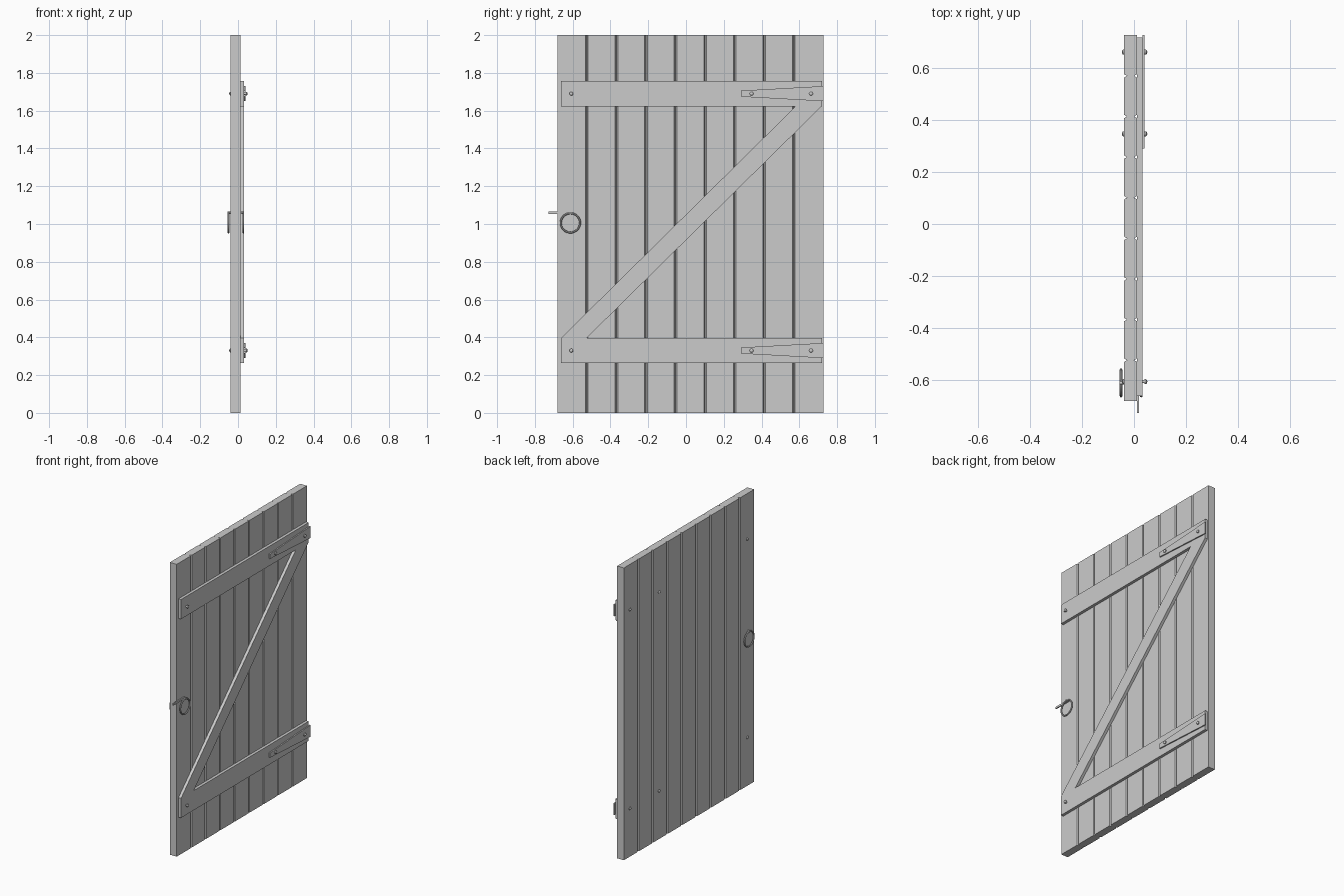
import bpy, bmesh, math
from mathutils import Matrix

if "Cube" in bpy.data.objects:
    bpy.data.objects.remove(bpy.data.objects["Cube"])

X0, X1 = -0.039, 0.0125          # plank faces
X2, X3 = 0.032, 0.040            # ledge face, strap face
Y0, Y1 = -0.681, 0.727           # door edges
N = 9
HINGE_Z = (0.33, 1.69)


def finish(name, bm, smooth=False):
    bmesh.ops.recalc_face_normals(bm, faces=bm.faces)
    me = bpy.data.meshes.new(name)
    bm.to_mesh(me)
    bm.free()
    ob = bpy.data.objects.new(name, me)
    bpy.context.collection.objects.link(ob)
    if smooth:
        bpy.ops.object.select_all(action='DESELECT')
        ob.select_set(True)
        bpy.context.view_layer.objects.active = ob
        bpy.ops.object.shade_smooth_by_angle(angle=math.radians(40))
    return ob


def prism(name, points, offset):
    """Extrude a closed outline of 3D points along an offset."""
    bm = bmesh.new()
    face = bm.faces.new([bm.verts.new(p) for p in points])
    ext = bmesh.ops.extrude_face_region(bm, geom=[face])
    verts = [g for g in ext['geom'] if isinstance(g, bmesh.types.BMVert)]
    bmesh.ops.translate(bm, verts=verts, vec=offset)
    return finish(name, bm)


def panel(name, outline, xa, xb):
    return prism(name, [(xa, y, z) for y, z in outline], (xb - xa, 0, 0))


def lathe_x(name, profile, y, z, steps=16):
    """Spin an (x, radius) profile about a line parallel to x."""
    bm = bmesh.new()
    vs = [bm.verts.new((x, y + r, z)) for x, r in profile]
    es = [bm.edges.new(p) for p in zip(vs, vs[1:])]
    bmesh.ops.spin(bm, geom=vs + es, cent=(0, y, z), axis=(1, 0, 0),
                   angle=math.tau, steps=steps)
    bmesh.ops.remove_doubles(bm, verts=bm.verts, dist=1e-5)
    return finish(name, bm, True)


def ring(name, x, y, z, major, minor):
    bm = bmesh.new()
    bmesh.ops.create_circle(bm, segments=8, radius=minor,
                            matrix=Matrix.Translation((x, y + major, z)))
    bmesh.ops.spin(bm, geom=bm.verts[:] + bm.edges[:], cent=(x, y, z),
                   axis=(1, 0, 0), angle=math.tau, steps=32)
    bmesh.ops.remove_doubles(bm, verts=bm.verts, dist=1e-5)
    return finish(name, bm, True)


# Vertical planks with V-grooves at the joints
w = (Y1 - Y0) / N
cx, cy = 0.012, 0.007
for i in range(N):
    a, b = Y0 + i * w, Y0 + (i + 1) * w
    low = [(X0, a), (X1, a)] if i == 0 else \
        [(X0, a + cy), (X0 + cx, a), (X1 - cx, a), (X1, a + cy)]
    high = [(X1, b), (X0, b)] if i == N - 1 else \
        [(X1, b - cy), (X1 - cx, b), (X0 + cx, b), (X0, b - cy)]
    prism(f"plank_{i + 1}", [(x, y, 0) for x, y in low + high], (0, 0, 2))

# Ledges, straps and bolts, repeated at the two hinge heights
for tag, z in zip(("lower", "upper"), HINGE_Z):
    panel(f"{tag}_ledge", [(-0.662, z - 0.067), (0.719, z - 0.067),
                           (0.719, z + 0.062), (0.719, z + 0.067),
                           (-0.662, z + 0.067)], X1, X2)
    panel(f"{tag}_hinge_strap", [(0.29, z - 0.016), (0.728, z - 0.04),
                                 (0.728, z + 0.04), (0.29, z + 0.016)], X2, X3)
    for k, y in enumerate((-0.607, 0.347, 0.662)):
        lathe_x(f"{tag}_bolt_{k + 1}",
                [(-0.047, 0), (-0.0455, 0.006), (-0.042, 0.010), (X0, 0.010),
                 (X0, 0.006), (X3, 0.006), (X3, 0.010), (0.046, 0.010),
                 (0.050, 0.006), (0.0515, 0)], y, z)

# Diagonal brace between the ledges
zb, zt = HINGE_Z[0] + 0.067, HINGE_Z[1] - 0.067
panel("diagonal_brace", [(-0.661, zb), (-0.525, zb), (0.718, zt), (0.58, zt)], X1, X2)

# Latch: spindle, a ring handle on each side, and the latch bar
LY, LZ = -0.612, 1.006
lathe_x("latch_spindle", [(-0.055, 0), (-0.055, 0.006), (0.033, 0.006), (0.033, 0)],
        LY, LZ + 0.053, 12)
for tag, x in (("outer", -0.050), ("inner", 0.028)):
    ring(f"{tag}_ring_handle", x, LY, LZ, 0.051, 0.005)
panel("latch_bar", [(-0.728, 1.053), (-0.60, 1.053), (-0.60, 1.066), (-0.728, 1.066)],
      X1, 0.020)
